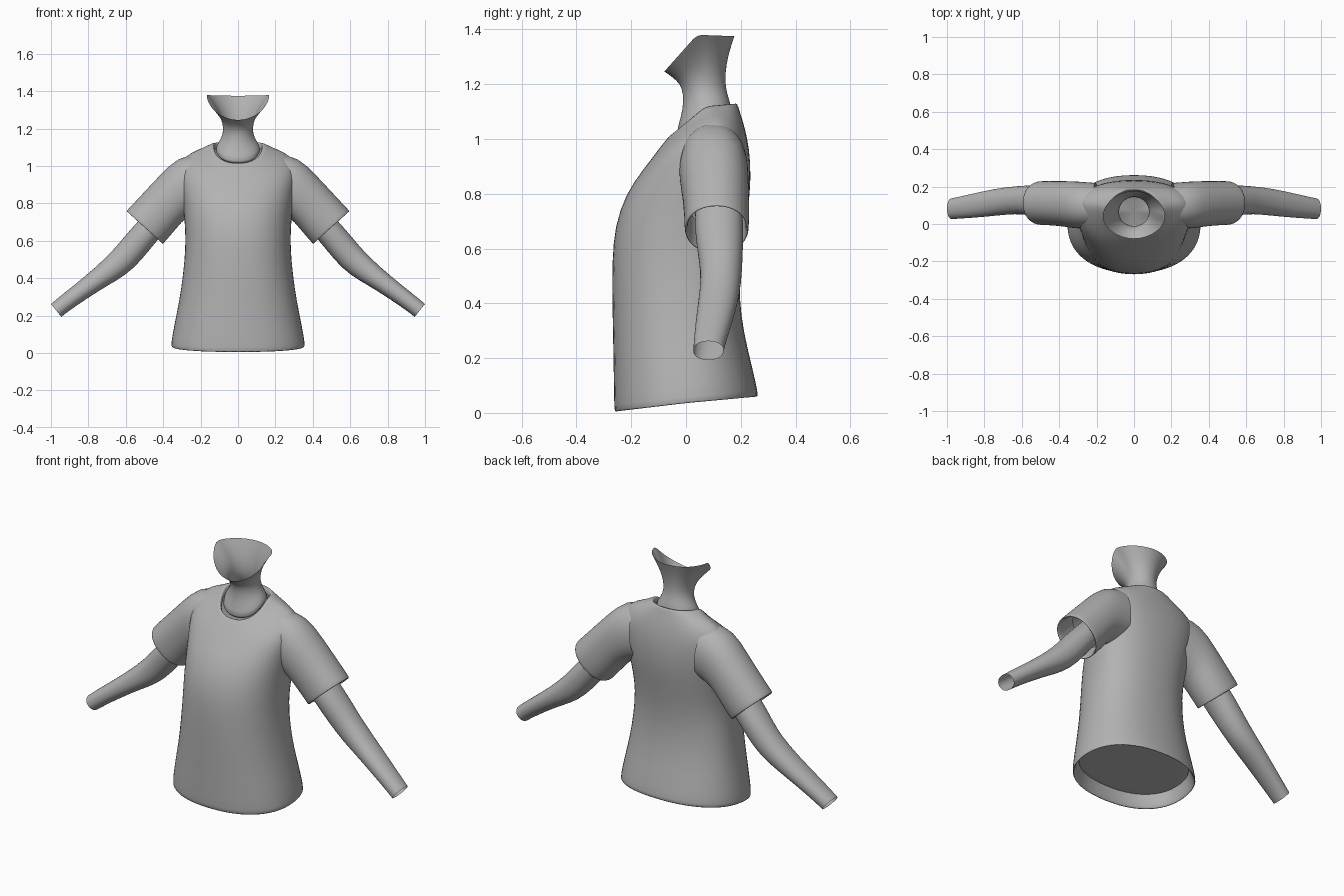
import bpy, bmesh, math

mat = bpy.data.materials.new("plain grey")
mat.diffuse_color = (0.45, 0.45, 0.45, 1)
SEG = 28


def spow(v, e):
    return math.copysign(abs(v) ** e, v)


def level_ring(w, yf, yb, yc, zf, zs, zb, e=0.88):
    """Ring around the body: half width, front/back/side y, front/side/back z."""
    pts = []
    for i in range(SEG):
        a = 2 * math.pi * i / SEG
        c, s = spow(math.cos(a), e), spow(math.sin(a), e)
        y, z = (yb, zb) if s > 0 else (yf, zf)
        pts.append((w * c, yc + (y - yc) * abs(s), zs + (z - zs) * abs(s)))
    return pts


def limb_ring(ux, uz, lx, lz, yc, d):
    """Ring across a limb: upper point, lower point, centre y, half depth."""
    pts = []
    for i in range(SEG):
        a = 2 * math.pi * i / SEG
        c, s = spow(math.cos(a), 0.93), spow(math.sin(a), 0.93)
        pts.append(((ux + lx) / 2 + (ux - lx) / 2 * c, yc + d * s,
                    (uz + lz) / 2 + (uz - lz) / 2 * c))
    return pts


def loft(name, rings, mirror=False, cap_start=False, cap_end=False):
    bm = bmesh.new()
    loops = [[bm.verts.new(p) for p in r] for r in rings]
    for a, b in zip(loops, loops[1:]):
        for i in range(SEG):
            j = (i + 1) % SEG
            bm.faces.new((a[i], a[j], b[j], b[i]))
    for use, ring in ((cap_start, loops[0]), (cap_end, loops[-1])):
        if use:
            mid = bm.verts.new([sum(v.co[k] for v in ring) / SEG for k in range(3)])
            for i in range(SEG):
                bm.faces.new((ring[i], ring[(i + 1) % SEG], mid))
    bmesh.ops.recalc_face_normals(bm, faces=bm.faces[:])
    me = bpy.data.meshes.new(name)
    bm.to_mesh(me)
    bm.free()
    me.materials.append(mat)
    ob = bpy.data.objects.new(name, me)
    bpy.context.collection.objects.link(ob)
    if mirror:
        ob.modifiers.new("mirror", 'MIRROR')
    sub = ob.modifiers.new("smooth", 'SUBSURF')
    sub.levels = sub.render_levels = 1
    for p in me.polygons:
        p.use_smooth = True
    return ob


# shirt body, from the inner hem band up to the folded collar
loft("shirt_body", [level_ring(*r) for r in (
    (.325, -.235, .225, 0, .095, .12, .145),
    (.335, -.24, .235, 0, .06, .09, .115),
    (.348, -.25, .25, 0, .01, .042, .068),
    (.357, -.26, .262, 0, .002, .032, .056),
    (.361, -.264, .266, 0, .012, .045, .066),
    (.345, -.265, .245, 0, .12, .14, .16),
    (.315, -.268, .212, 0, .28, .28, .29),
    (.295, -.271, .195, 0, .42, .42, .42),
    (.282, -.271, .198, 0, .56, .56, .55),
    (.284, -.262, .215, .02, .68, .67, .67),
    (.295, -.222, .237, .05, .80, .80, .80),
    (.315, -.16, .237, .08, .885, .93, .92),
    (.315, -.125, .225, .10, .93, 1.03, 1.0),
    (.25, -.095, .21, .10, .97, 1.078, 1.06),
    (.18, -.07, .195, .09, 1.0, 1.10, 1.105),
    (.138, -.056, .187, .07, 1.016, 1.122, 1.132),
    (.130, -.048, .180, .07, 1.014, 1.118, 1.128),
    (.126, -.042, .174, .07, .99, 1.09, 1.10))])

# waist closing the body just inside the hem
loft("waist", [level_ring(*r) for r in (
    (.325, -.235, .225, 0, .08, .105, .13),
    (.324, -.235, .224, 0, .082, .107, .132))], cap_start=True)

# short sleeves with a turned-in cuff
loft("sleeves", [limb_ring(*r) for r in (
    (.22, 1.06, .19, .76, .10, .12),
    (.32, 1.05, .28, .725, .10, .128),
    (.415, .955, .325, .67, .108, .122),
    (.53, .83, .372, .615, .112, .119),
    (.59, .767, .396, .588, .112, .118),
    (.597, .758, .402, .582, .112, .116),
    (.590, .752, .407, .588, .112, .108),
    (.57, .765, .395, .61, .112, .105),
    (.48, .86, .34, .68, .112, .105))], mirror=True)

# forearms, open at the wrist
loft("arms", [limb_ring(*r) for r in (
    (.40, .85, .31, .735, .12, .085),
    (.535, .705, .43, .607, .12, .09),
    (.61, .62, .515, .495, .128, .079),
    (.67, .545, .60, .415, .128, .074),
    (.77, .45, .69, .365, .118, .073),
    (.88, .36, .81, .29, .10, .066),
    (.97, .288, .91, .22, .086, .058),
    (1.0, .262, .945, .193, .082, .056))], mirror=True)

# neck flaring up to the open jaw edge, closed at its base
loft("neck", [level_ring(*r) for r in (
    (.168, -.08, .178, .04, 1.245, 1.38, 1.375, 1.05),
    (.130, -.05, .162, .05, 1.225, 1.335, 1.33, 1),
    (.092, -.022, .147, .06, 1.20, 1.27, 1.27, 1),
    (.077, -.010, .143, .065, 1.165, 1.205, 1.21, 1),
    (.086, -.011, .149, .065, 1.11, 1.15, 1.17, 1),
    (.118, -.028, .166, .065, 1.05, 1.11, 1.12, .95),
    (.124, -.042, .172, .068, 1.0, 1.07, 1.08))], cap_end=True)
